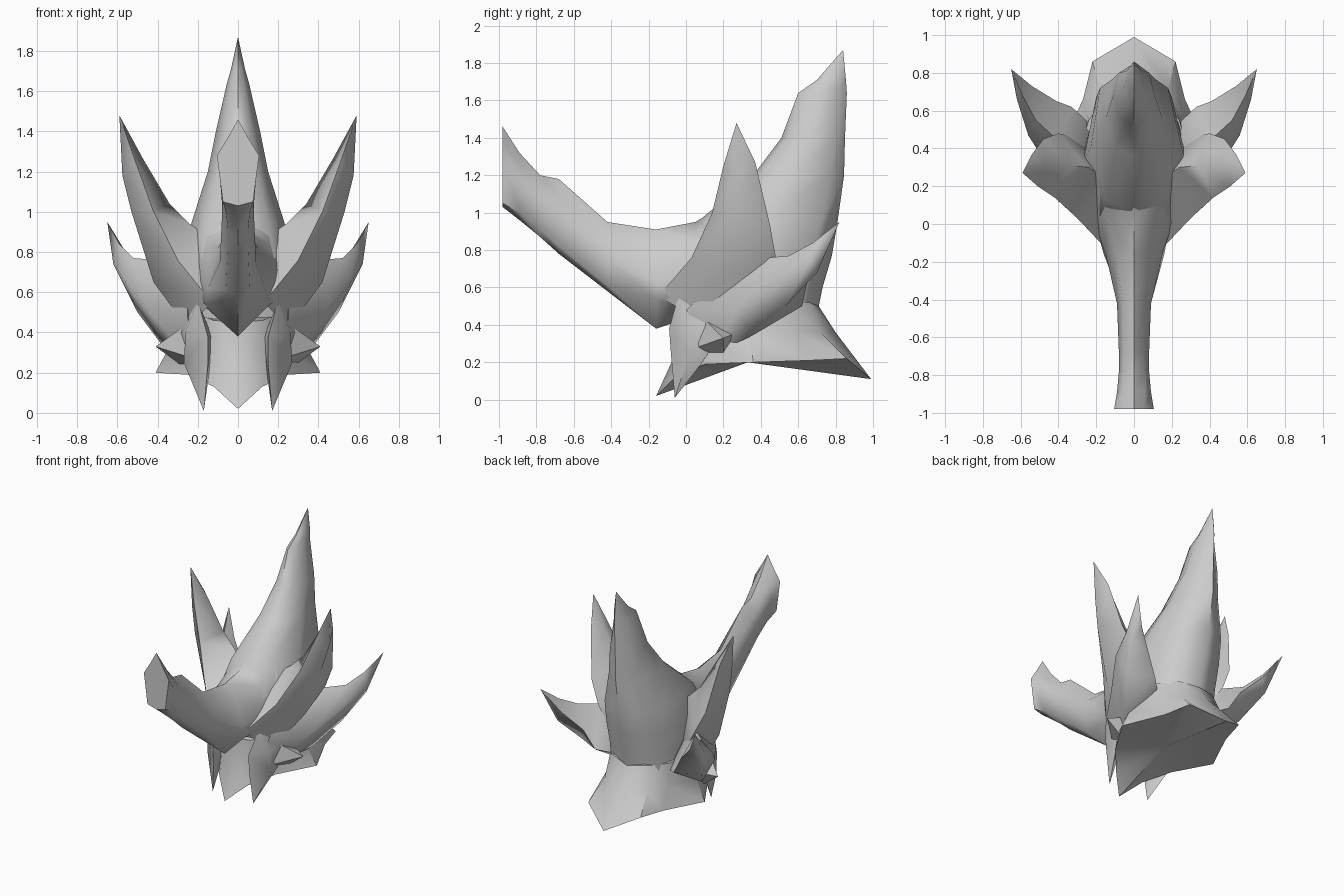
import bpy, bmesh, math

grey = bpy.data.materials.new("light grey")
grey.diffuse_color = (0.6, 0.6, 0.6, 1)


def finish(name, bm, angle=55):
    bmesh.ops.recalc_face_normals(bm, faces=bm.faces)
    me = bpy.data.meshes.new(name)
    bm.to_mesh(me)
    bm.free()
    me.materials.append(grey)
    ob = bpy.data.objects.new(name, me)
    bpy.context.collection.objects.link(ob)
    bpy.ops.object.select_all(action='DESELECT')
    ob.select_set(True)
    bpy.context.view_layer.objects.active = ob
    bpy.ops.object.shade_smooth_by_angle(angle=math.radians(angle))
    return ob


def loft(name, rings, start=None, end=None, angle=55):
    """Skin closed rings; each end is a point or a flat cap."""
    bm = bmesh.new()
    loops = [[bm.verts.new(p) for p in r] for r in rings]
    n = len(rings[0])
    for a, b in zip(loops, loops[1:]):
        for i in range(n):
            j = (i + 1) % n
            bm.faces.new((a[i], a[j], b[j], b[i]))
    for loop, tip in ((loops[0], start), (loops[-1], end)):
        if tip:
            t = bm.verts.new(tip)
            for i in range(n):
                bm.faces.new((loop[i], loop[(i + 1) % n], t))
        else:
            bm.faces.new(loop)
    return finish(name, bm, angle)


def both(half):
    """Close a half ring whose first and last points lie on x = 0."""
    return half + [(-x, y, z) for x, y, z in half[-2:0:-1]]


def pair(name, rings, start=None, end=None, angle=55):
    for side, s in (("right", 1), ("left", -1)):
        flip = lambda p: p and (p[0] * s, p[1], p[2])
        loft(f"{side}_{name}", [[flip(p) for p in r] for r in rings],
             flip(start), flip(end), angle)


# Long front horn: y, then top z, crease, side edge, lower edge, keel z
horn = [
    (-.98, 1.46, (.05, 1.37), (.105, 1.28), (.075, 1.05), 1.03),
    (-.89, 1.32, (.06, 1.26), (.09, 1.17), (.06, 1.0), .96),
    (-.78, 1.20, (.06, 1.14), (.08, 1.05), (.05, .91), .87),
    (-.68, 1.18, (.055, 1.07), (.08, .97), (.05, .82), .78),
    (-.42, .95, (.06, .88), (.09, .75), (.06, .61), .58),
    (-.16, .91, (.1, .82), (.15, .62), (.16, .54), .38),
    (.05, .95, (.15, .85), (.22, .68), (.2, .56), .45),
    (.2, 1.04, (.17, .95), (.24, .75), (.22, .58), .5),
]
loft("front_horn", [both([(0, y, t)] + [(x, y, z) for x, z in (c, e, l)] + [(0, y, k)])
                    for y, t, c, e, l, k in horn])

# Tall rear crest: z, front y, front crease, side, back crease, back y
crest = [
    (.40, .05, (.2, .1), (.3, .35), (.2, .6), .69),
    (.60, .0, (.2, .06), (.28, .33), (.2, .63), .73),
    (.77, -.02, (.18, .04), (.27, .33), (.2, .67), .78),
    (.95, .06, (.15, .13), (.23, .4), (.18, .72), .81),
    (1.2, .36, (.1, .41), (.15, .56), (.11, .77), .845),
    (1.4, .51, (.07, .56), (.11, .68), (.08, .8), .85),
    (1.64, .60, (.03, .63), (.055, .72), (.04, .81), .86),
    (1.71, .70, (.02, .72), (.035, .77), (.025, .83), .855),
]
loft("rear_crest", [both([(0, f, z)] + [(x, y, z) for x, y in (c, s, b)] + [(0, r, z)])
                    for z, f, c, s, b, r in crest], end=(0, .84, 1.87))

# Lower shell with pointed chin and flared nape
shell_top = [(0, -.03, .45), (.12, -.02, .46), (.22, .08, .5), (.3, .33, .52),
             (.24, .55, .52), (.15, .66, .52), (0, .71, .5)]
shell_mid = [(0, -.05, .26), (.12, -.03, .28), (.23, .1, .32), (.33, .34, .35),
             (.25, .58, .36), (.18, .72, .36), (0, .8, .36)]
shell_rim = [(0, -.16, .02), (.12, -.05, .13), (.25, .1, .19), (.41, .36, .2),
             (.27, .66, .21), (.22, .86, .22), (0, .99, .11)]
loft("lower_shell", [both(r) for r in (shell_top, shell_mid, shell_rim)],
     end=(0, .33, .2), angle=45)

# Upper side spikes: front, outer, back and inner edges
pair("upper_spike", [
    [(.13, -.15, .55), (.25, .1, .42), (.28, .45, .55), (.1, .2, .85)],
    [(.3, .03, .76), (.42, .2, .65), (.4, .48, .76), (.24, .3, .94)],
    [(.42, .14, 1.0), (.53, .24, 1.0), (.48, .45, .93), (.34, .31, 1.04)],
    [(.51, .2, 1.25), (.575, .27, 1.18), (.54, .37, 1.27), (.47, .31, 1.26)],
], end=(.59, .27, 1.48), angle=80)

# Lower side spikes: bottom, outer, top and inner edges
pair("lower_spike", [
    [(.22, .15, .25), (.25, .0, .48), (.25, .3, .75), (.2, .5, .45)],
    [(.38, .35, .34), (.44, .28, .5), (.4, .44, .76), (.33, .62, .5)],
    [(.5, .53, .5), (.56, .47, .65), (.52, .55, .77), (.41, .65, .64)],
    [(.59, .7, .68), (.62, .66, .74), (.59, .68, .84), (.54, .73, .77)],
], end=(.65, .82, .95), angle=80)

# Hanging side locks in front of the ears
pair("side_lock", [
    [(.15, -.09, .38), (.26, .0, .4), (.29, .14, .4), (.13, .02, .38)],
    [(.15, -.08, .24), (.27, .02, .25), (.25, .12, .24), (.14, .0, .22)],
], start=(.2, -.04, .56), end=(.17, -.06, .01))

# Small barbs beside the locks
pair("barb", [[(.25, .06, .28), (.27, .1, .43), (.27, .28, .36), (.26, .2, .22)]],
     end=(.41, .2, .33))
